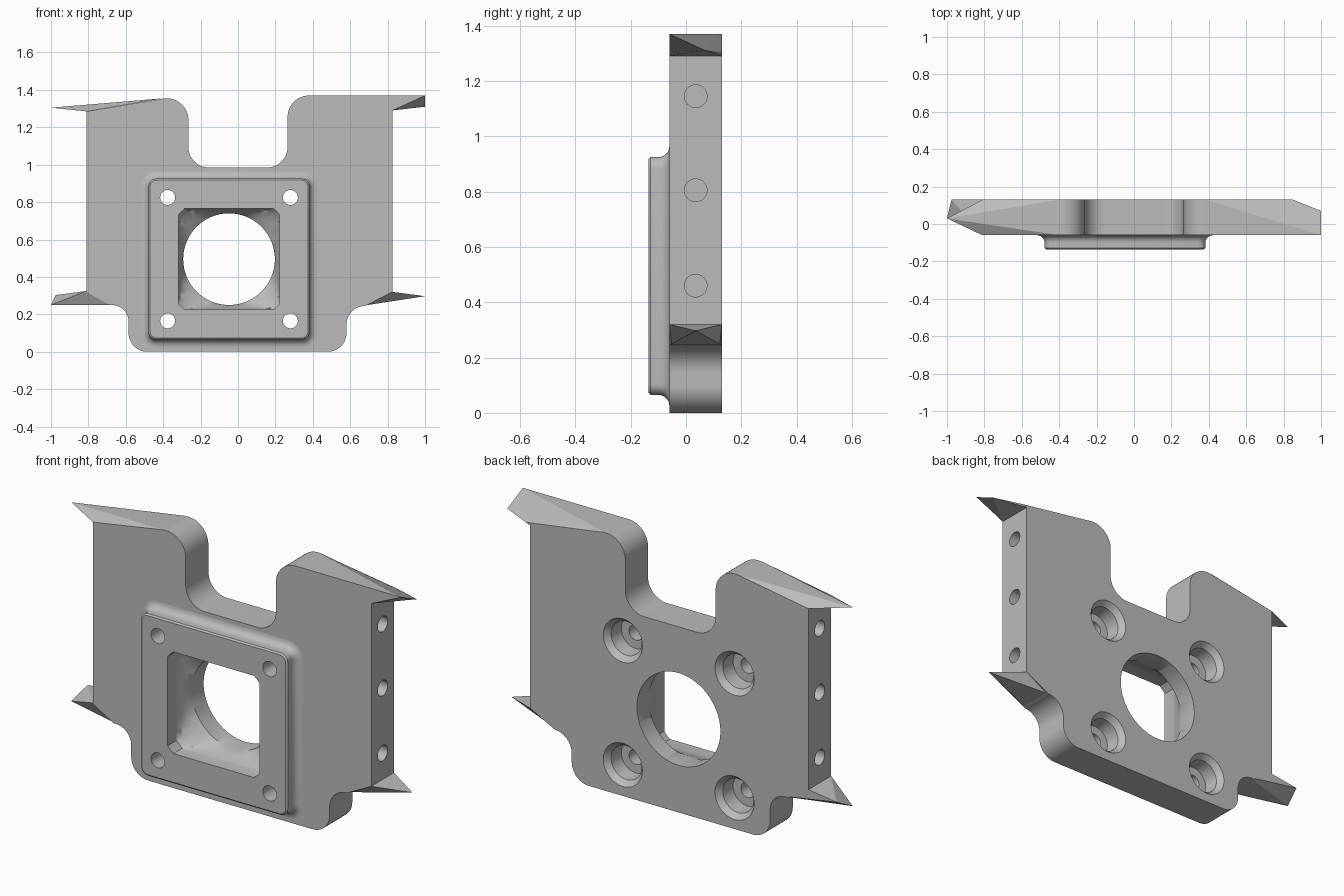
import bpy, bmesh, math
from math import cos, sin, pi, radians

if "Cube" in bpy.data.objects:
    bpy.data.objects.remove(bpy.data.objects["Cube"], do_unlink=True)

FRONT, BACK, MID = -0.06, 0.13, 0.035
CX, CZ = -0.048, 0.495          # centre of the raised frame and bore

grey = bpy.data.materials.new("plain grey")
grey.use_nodes = True
grey.diffuse_color = (0.5, 0.5, 0.5, 1)
grey.node_tree.nodes["Principled BSDF"].inputs["Base Color"].default_value = (0.5, 0.5, 0.5, 1)


def finish(name, bm):
    bmesh.ops.recalc_face_normals(bm, faces=bm.faces)
    mesh = bpy.data.meshes.new(name)
    bm.to_mesh(mesh)
    bm.free()
    mesh.materials.append(grey)
    ob = bpy.data.objects.new(name, mesh)
    bpy.context.collection.objects.link(ob)
    return ob


def loft(name, rings):
    """Join rings of equal length and cap both ends."""
    bm = bmesh.new()
    loops = [[bm.verts.new(p) for p in ring] for ring in rings]
    n = len(loops[0])
    for a, b in zip(loops, loops[1:]):
        for i in range(n):
            j = (i + 1) % n
            bm.faces.new((a[i], a[j], b[j], b[i]))
    bm.faces.new(loops[0])
    bm.faces.new(loops[-1])
    return finish(name, bm)


def hull(name, points):
    bm = bmesh.new()
    for p in points:
        bm.verts.new(p)
    bmesh.ops.convex_hull(bm, input=bm.verts)
    return finish(name, bm)


def arc(x, z, r, start, end, steps=12):
    angles = [radians(start + (end - start) * i / steps) for i in range(steps + 1)]
    return [(x + r * cos(a), z + r * sin(a)) for a in angles]


def rounded_rect(y, half, r):
    d = half - r
    pts = []
    for sx, sz, a in ((1, 1, 0), (-1, 1, 90), (-1, -1, 180), (1, -1, 270)):
        pts += arc(CX + sx * d, CZ + sz * d, r, a, a + 90, 6)
    return [(x, y, z) for x, z in pts]


def circle(x, y, z, r, n=32):
    return [(x + r * cos(2 * pi * i / n), y, z + r * sin(2 * pi * i / n)) for i in range(n)]


# Main plate with a top notch and a narrower foot
outline = [(-0.81, 0.32), (-0.69, 0.25)]
outline += arc(-0.675, 0.16, 0.09, 90, 0)
outline += arc(-0.485, 0.1, 0.1, 180, 270)
outline += arc(0.48, 0.1, 0.1, 270, 360)
outline += arc(0.68, 0.145, 0.1, 180, 90)
outline += [(0.825, 0.32), (0.825, 1.29)]
outline += arc(0.38, 1.255, 0.115, 80, 180)
outline += arc(0.155, 1.095, 0.11, 360, 270)
outline += arc(-0.155, 1.095, 0.11, 270, 180)
outline += arc(-0.38, 1.24, 0.115, 0, 99)
outline += [(-0.81, 1.285)]
plate = loft("plate", [[(x, y, z) for x, z in outline] for y in (FRONT, BACK)])

# Raised square frame with a concave flare where it meets the plate
rings = [rounded_rect(-0.135, 0.422, 0.035), rounded_rect(-0.128, 0.43, 0.04)]
for i in range(7):
    a = pi / 2 * i / 6
    rings.append(rounded_rect(-0.1 + 0.04 * sin(a), 0.43 + 0.04 * (1 - cos(a)), 0.04 + 0.04 * (1 - cos(a))))
rings.append(rounded_rect(-0.045, 0.47, 0.08))
frame = loft("raised_frame", rings)

# Cutter for the square pocket that blends into the round bore
def pocket_ring(y, half, limit, n=96):
    pts = []
    for i in range(n):
        a = 2 * pi * i / n
        r = min(half / max(abs(cos(a)), abs(sin(a))), limit)
        pts.append((CX + r * cos(a), y, CZ + r * sin(a)))
    return pts

cutters = [loft("bore_cutter", [
    pocket_ring(-0.2, 0.27, 0.36), pocket_ring(-0.06, 0.27, 0.36),
    pocket_ring(-0.03, 0.262, 0.335), pocket_ring(0.0, 0.25, 0.285),
    pocket_ring(0.03, 0.25, 0.245), pocket_ring(0.2, 0.25, 0.245)])]

# Stepped screw hole cutters, flared at the back
for sx in (-1, 1):
    for sz in (-1, 1):
        x, z = CX + sx * 0.328, CZ + sz * 0.33
        steps = ((-0.2, 0.04), (0.02, 0.04), (0.021, 0.085), (0.1, 0.09), (0.13, 0.115), (0.16, 0.13))
        cutters.append(loft("screw_cutter", [circle(x, y, z, r) for y, r in steps]))

# Side hole cutters
for x0, x1 in ((-0.9, -0.68), (0.7, 0.9)):
    for z in (0.46, 0.805, 1.145):
        rings = [[(x, MID + px, z + pz) for px, _, pz in circle(0, 0, 0, 0.041, 24)] for x in (x0, x1)]
        cutters.append(loft("side_cutter", rings))

for ob in (plate, frame):
    bpy.context.view_layer.objects.active = ob
    for c in cutters:
        if ob is frame and c.name.startswith("side"):
            continue
        m = ob.modifiers.new("cut", 'BOOLEAN')
        m.operation, m.solver, m.object = 'DIFFERENCE', 'EXACT', c
        bpy.ops.object.modifier_apply(modifier=m.name)
for c in cutters:
    bpy.data.objects.remove(c, do_unlink=True)


# Thin pointed horns at the four outer corners
def both(x, z):
    return [(x, FRONT, z), (x, BACK, z)]

horns = [
    hull("upper_left_horn", both(0.825, 1.29) + both(0.38, 1.37)
         + [(1, FRONT, 1.37), (1, 0.07, 1.31), (0.85, BACK, 1.3)]),
    hull("upper_right_horn", both(-0.81, 1.285) + both(-0.4, 1.355) + [(-1, 0.03, 1.305)]),
    hull("lower_left_horn", both(0.825, 0.32) + both(0.66, 0.245) + [(1, MID, 0.297)]),
    hull("lower_right_horn", both(-0.81, 0.325) + both(-0.66, 0.25)
         + [(-1, 0.03, 0.25), (-0.975, BACK, 0.303)]),
]

# Smooth shading on the curved parts, sharp edges kept
bpy.ops.object.select_all(action='DESELECT')
for ob in (plate, frame):
    ob.select_set(True)
bpy.context.view_layer.objects.active = plate
bpy.ops.object.shade_smooth_by_angle(angle=radians(30))
